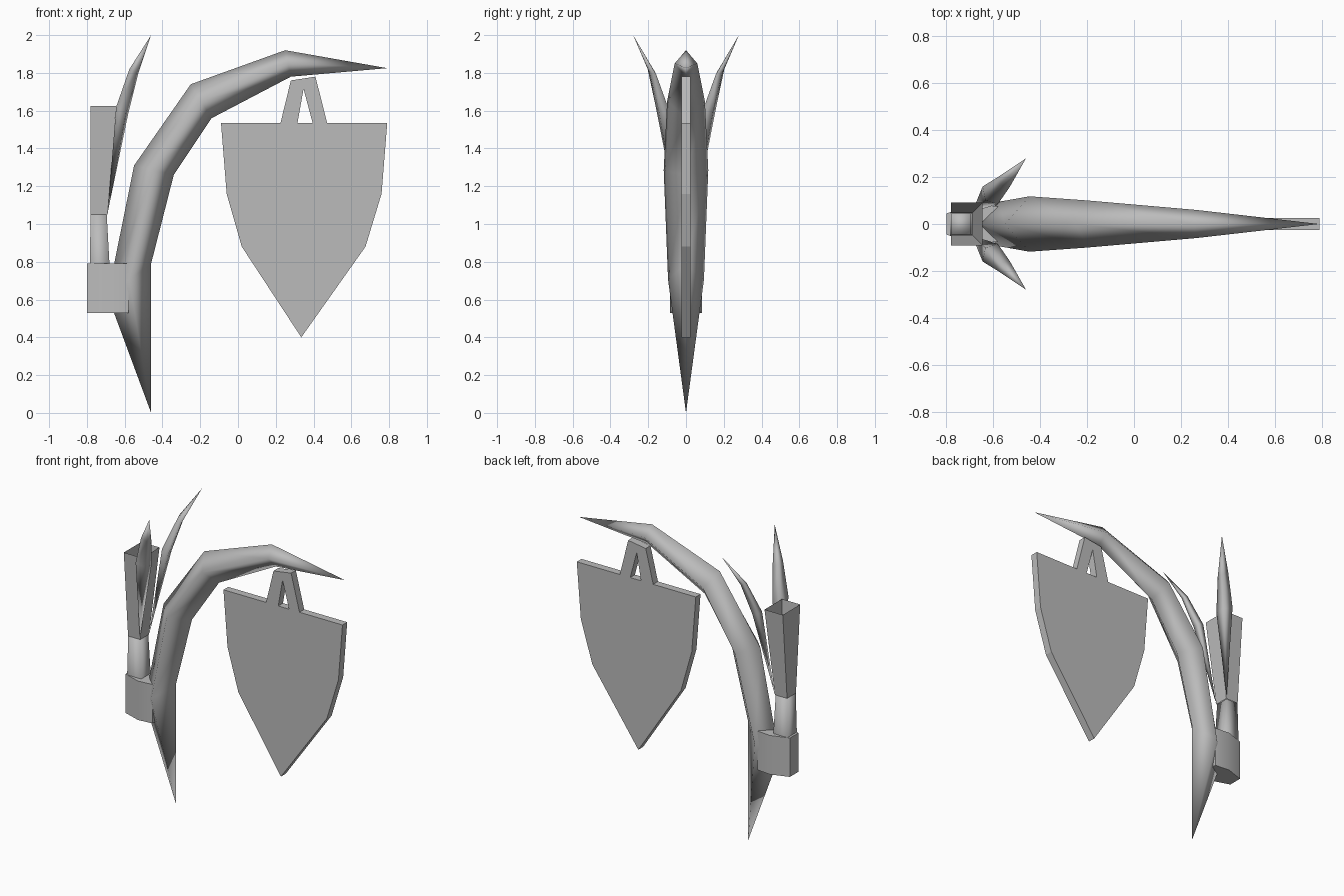
import bpy
from mathutils import Vector

cube = bpy.data.objects.get("Cube")
if cube:
    bpy.data.objects.remove(cube, do_unlink=True)

grey = bpy.data.materials.new("plain grey")
grey.use_nodes = True
grey.diffuse_color = (0.5, 0.5, 0.5, 1)
grey.node_tree.nodes["Principled BSDF"].inputs["Base Color"].default_value = (0.5, 0.5, 0.5, 1)


def loft(name, rings, smooth=None, caps=(False, False)):
    """Skin equal rings; a ring of one point makes a pointed end."""
    verts, starts, faces = [], [], []
    for ring in rings:
        starts.append(len(verts))
        verts += [Vector(p) for p in ring]
    for i in range(len(rings) - 1):
        a, b = rings[i], rings[i + 1]
        n = max(len(a), len(b))
        for k in range(n):
            j = (k + 1) % n
            quad = [starts[i] + k % len(a), starts[i] + j % len(a),
                    starts[i + 1] + j % len(b), starts[i + 1] + k % len(b)]
            faces.append(list(dict.fromkeys(quad)))
    if caps[0]:
        faces.append(list(range(len(rings[0])))[::-1])
    if caps[1]:
        faces.append(list(range(starts[-1], len(verts))))
    mesh = bpy.data.meshes.new(name)
    mesh.from_pydata(verts, [], faces)
    mesh.materials.append(grey)
    obj = bpy.data.objects.new(name, mesh)
    bpy.context.collection.objects.link(obj)
    # make the normals consistent, then shade
    bpy.ops.object.select_all(action='DESELECT')
    obj.select_set(True)
    bpy.context.view_layer.objects.active = obj
    bpy.ops.object.mode_set(mode='EDIT')
    bpy.ops.mesh.select_all(action='SELECT')
    bpy.ops.mesh.normals_make_consistent(inside=False)
    bpy.ops.object.mode_set(mode='OBJECT')
    if smooth == "all":
        bpy.ops.object.shade_smooth()
    elif smooth:
        bpy.ops.object.shade_smooth_by_angle(angle=smooth)
    return obj


def slab(name, outline, half):
    """Extrude a front outline through the thickness."""
    return loft(name, [[(x, y, z) for x, z in outline] for y in (-half, half)],
                caps=(True, True))


def box_ring(x0, x1, y, z):
    return [(x0, -y, z), (x1, -y, z), (x1, y, z), (x0, y, z)]


# Curved horn: outer edge, inner edge and half width of each diamond section
sections = [((-0.69, 0.62), (-0.46, 0.79), 0.095),
            ((-0.55, 1.31), (-0.34, 1.26), 0.118),
            ((-0.25, 1.74), (-0.14, 1.56), 0.100),
            ((0.25, 1.92), (0.28, 1.78), 0.060)]
rings = [[(-0.46, 0, 0)]]
for (ox, oz), (ix, iz), w in sections:
    mx, mz = (ox + ix) / 2, (oz + iz) / 2
    rings.append([(ox, 0, oz), (mx, -w, mz), (ix, 0, iz), (mx, w, mz)])
rings.append([(0.79, 0, 1.825)])
loft("curved_horn", rings, "all")

# Band joining the horn to the grip
plan = [(-0.80, 0.045), (-0.68, 0.085), (-0.58, 0.075)]
loop = [(x, -y) for x, y in plan] + [(x, y) for x, y in reversed(plan)]
loft("band", [[(x, y, z) for x, y in loop] for z in (0.53, 0.79)], 0.9, (True, True))

# Grip and the open flared socket above it
loft("grip", [box_ring(-0.785, -0.68, 0.05, 0.78),
              box_ring(-0.78, -0.695, 0.045, 1.05)], "all", (False, True))
loft("flared_socket", [box_ring(-0.78, -0.69, 0.047, 1.05),
                       box_ring(-0.78, -0.645, 0.092, 1.625)])

# Pair of side spikes, mirrored across the middle
thin = Vector((0.6, 0.6, -0.2))
for name, side in (("right_spike", -1), ("left_spike", 1)):
    rings = [[(-0.69, 0.05, 1.06)]]
    for a, b, t in (((-0.645, 0.16, 1.62), (-0.58, 0.085, 1.59), 0.035),
                    ((-0.575, 0.203, 1.82), (-0.53, 0.157, 1.79), 0.022)):
        a, b = Vector(a), Vector(b)
        mid = (a + b) / 2
        rings.append([a, mid + thin * t, b, mid - thin * t])
    rings.append([(-0.46, 0.28, 2.0)])
    loft(name, [[(p[0], p[1] * side, p[2]) for p in r] for r in rings], "all")

# Hanging shield plate and its hanger
slab("shield_plate", [(-0.09, 1.535), (-0.06, 1.16), (0.02, 0.88), (0.335, 0.40),
                      (0.675, 0.88), (0.76, 1.16), (0.79, 1.535)], 0.025)
slab("hanger", [(0.225, 1.535), (0.315, 1.535), (0.347, 1.715), (0.395, 1.535),
                (0.472, 1.535), (0.41, 1.78), (0.28, 1.76)], 0.025)
